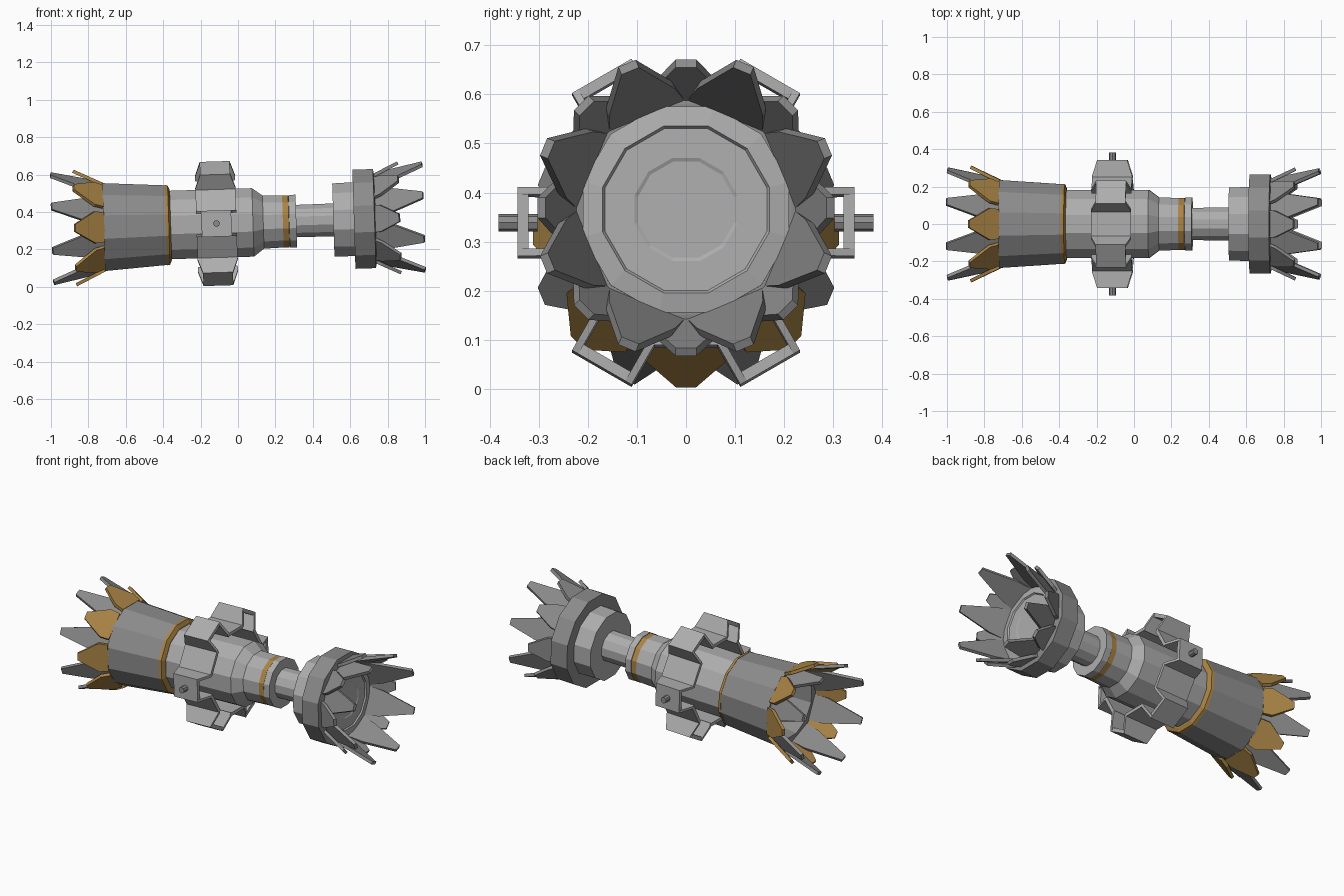
import bpy, bmesh
from math import cos, sin, pi, radians
from mathutils import Vector, Matrix

if "Cube" in bpy.data.objects:
    bpy.data.objects.remove(bpy.data.objects["Cube"])

# The whole hilt lies along x, tipped slightly up towards +x
TILT = Matrix.Translation((0, 0, 0.342)) @ Matrix.Rotation(radians(-1.8), 4, 'Y')


def material(name, r, g, b):
    mat = bpy.data.materials.new(name)
    mat.diffuse_color = (r, g, b, 1)
    mat.use_nodes = True
    mat.node_tree.nodes["Principled BSDF"].inputs["Base Color"].default_value = mat.diffuse_color
    return mat


bronze = material("bronze", 0.40, 0.23, 0.06)
steel = material("steel", 0.42, 0.42, 0.42)
dark = material("dark_steel", 0.26, 0.26, 0.26)


def finish(bm, name, mat):
    bmesh.ops.recalc_face_normals(bm, faces=bm.faces)
    bm.transform(TILT)
    me = bpy.data.meshes.new(name)
    bm.to_mesh(me)
    bm.free()
    me.materials.append(mat)
    ob = bpy.data.objects.new(name, me)
    bpy.context.collection.objects.link(ob)
    return ob


def lathe(name, profile, mat, n=12):
    """Revolve (x, flat radius) points about x; both ends are capped."""
    bm = bmesh.new()
    rings = []
    for x, r in profile:
        R = r / cos(pi / n)
        rings.append([bm.verts.new((x, R * cos(2 * pi * (k + 0.5) / n),
                                    R * sin(2 * pi * (k + 0.5) / n))) for k in range(n)])
    for a, b in zip(rings, rings[1:]):
        for k in range(n):
            j = (k + 1) % n
            bm.faces.new((a[k], a[j], b[j], b[k]))
    bm.faces.new(rings[0])
    bm.faces.new(rings[-1])
    return finish(bm, name, mat)


def prism(bm, pts, offset):
    """Solid plate from an outline and a thickness vector."""
    a = [bm.verts.new(p) for p in pts]
    b = [bm.verts.new(p + offset) for p in pts]
    bm.faces.new(a)
    bm.faces.new(b[::-1])
    for k in range(len(a)):
        j = (k + 1) % len(a)
        bm.faces.new((a[k], b[k], b[j], a[j]))


def frame(angle):
    return Vector((0, cos(angle), sin(angle))), Vector((0, -sin(angle), cos(angle)))


def crown(name, start, base, tip, widths, mat, t=0.018):
    """Eight tapered blades from base (x, r) to tip (x, r)."""
    bm = bmesh.new()
    for k in range(8):
        rad, tan = frame(radians(start + 45 * k))
        p0 = Vector((base[0], 0, 0)) + rad * base[1]
        p1 = Vector((tip[0], 0, 0)) + rad * tip[1]
        d = p1 - p0
        normal = d.cross(tan).normalized()
        if normal.dot(rad) > 0:
            normal = -normal
        stations = [(0, widths[0]), (0.3, widths[1]), (1, widths[2])]
        pts = [p0 + d * s + tan * w / 2 for s, w in stations]
        pts += [p0 + d * s - tan * w / 2 for s, w in reversed(stations)]
        prism(bm, pts, normal * t)
    return finish(bm, name, mat)


# Turned body parts
lathe("rear_sleeve", [(-0.50, 0.165), (-0.72, 0.185), (-0.72, 0.235), (-0.385, 0.213),
                      (-0.385, 0.17)], dark)
lathe("rear_bronze_ring", [(-0.386, 0.16), (-0.386, 0.215), (-0.37, 0.212),
                           (-0.36, 0.19), (-0.36, 0.16)], bronze)
lathe("main_grip", [(-0.40, 0.15), (-0.362, 0.183), (-0.20, 0.183), (0.08, 0.183),
                    (0.135, 0.142), (0.24, 0.139), (0.24, 0.12)], steel)
lathe("neck_bronze_ring", [(0.235, 0.11), (0.239, 0.139), (0.272, 0.139), (0.275, 0.11)], bronze)
lathe("neck_flange", [(0.268, 0.11), (0.274, 0.141), (0.312, 0.141), (0.312, 0.085)], steel)
lathe("neck_shaft", [(0.25, 0.086), (0.53, 0.088)], steel)
lathe("head_collar", [(0.51, 0.08), (0.51, 0.195), (0.63, 0.198)], steel)
lathe("head_ring", [(0.62, 0.15), (0.62, 0.265), (0.73, 0.265), (0.738, 0.215)], dark)
lathe("head_face", [(0.70, 0.21), (0.742, 0.21), (0.738, 0.175), (0.738, 0.17),
                    (0.739, 0.10)][:2] + [(0.75, 0.17), (0.742, 0.165), (0.742, 0.105),
                                          (0.739, 0.098)], steel)

# Blade crowns at both ends
crown("head_long_blades", 22.5, (0.73, 0.224), (0.99, 0.314), (0.165, 0.145, 0.038), dark)
crown("head_short_blades", 0, (0.72, 0.235), (0.86, 0.302), (0.15, 0.14, 0.042), dark)
crown("rear_long_blades", 22.5, (-0.70, 0.22), (-0.992, 0.319), (0.15, 0.145, 0.038), dark)
crown("rear_bronze_blades", 0, (-0.715, 0.237), (-0.87, 0.312), (0.16, 0.17, 0.04), bronze)

# Notched ring around the grip: six raised plates, side walls and low bands between
bm = bmesh.new()
CX = -0.115
wall = [(-0.106, 0.232), (-0.108, 0.255), (-0.08, 0.343), (0.08, 0.343), (0.108, 0.255),
        (0.106, 0.232)]


def flat_plate(angle, r, hx, hs, t):
    rad, tan = frame(radians(angle))
    prism(bm, [Vector((CX + x * hx, 0, 0)) + rad * r + tan * s * hs
               for x, s in ((-1, -1), (1, -1), (1, 1), (-1, 1))], -rad * t)


for k in range(6):
    rad, tan = frame(radians(60 * k))
    for side in (-1, 1):
        prism(bm, [Vector((CX + x, 0, 0)) + rad * r + tan * side * 0.07 for x, r in wall],
              -tan * side * 0.015)
    flat_plate(60 * k, 0.343, 0.08, 0.07, 0.022)
    flat_plate(60 * k + 30, 0.252, 0.107, 0.066, 0.02)
finish(bm, "notched_ring", steel)

# Pins sticking out of the front and back plates
for name, side in (("front_pin", -1), ("back_pin", 1)):
    bm = bmesh.new()
    bmesh.ops.create_cone(bm, cap_ends=True, segments=8, radius1=0.018, radius2=0.018, depth=0.08,
                          matrix=Matrix.Translation((CX, side * 0.342, 0))
                          @ Matrix.Rotation(pi / 2, 4, 'X'))
    finish(bm, name, dark)
